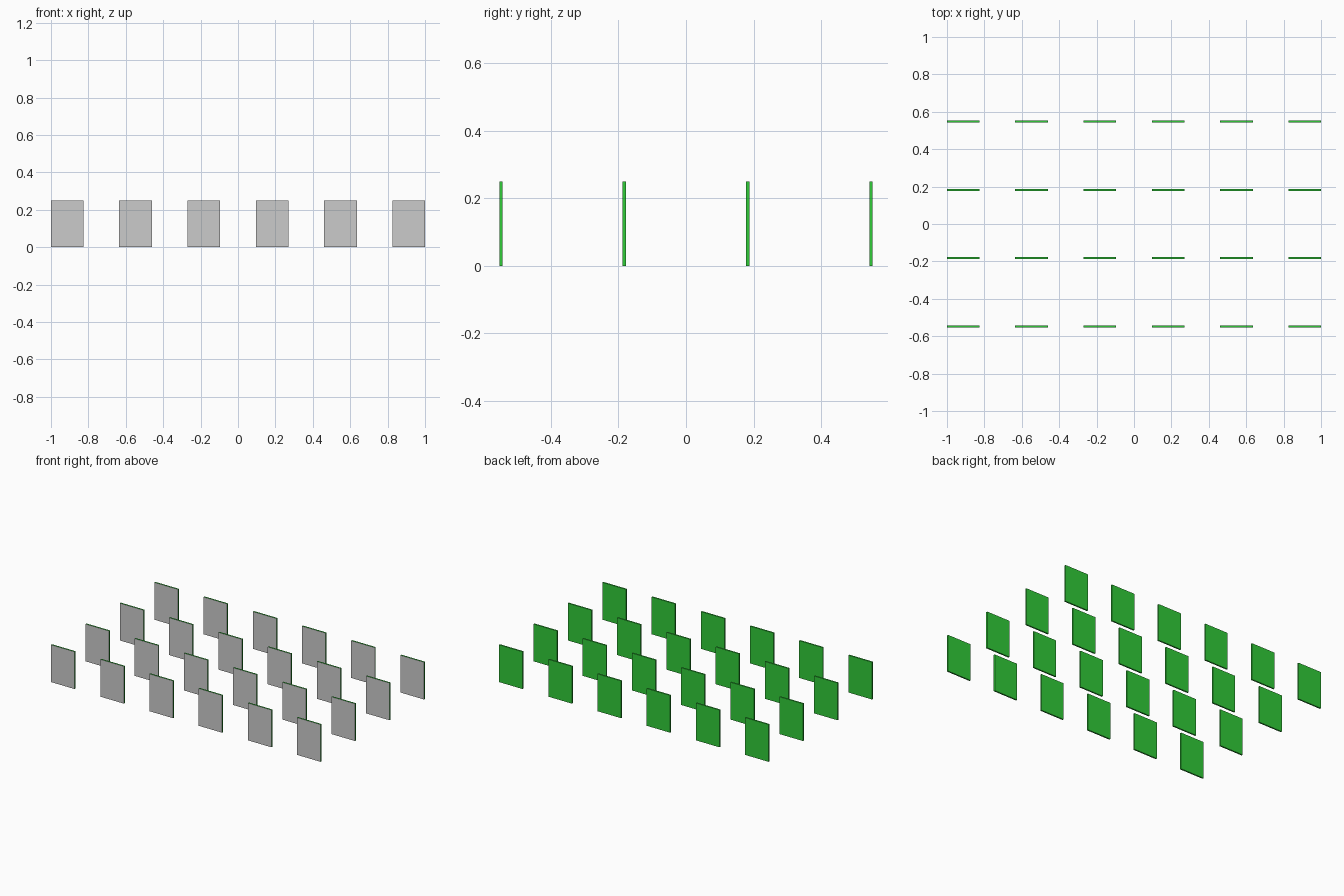
import bpy, bmesh
from mathutils import Matrix

if "Cube" in bpy.data.objects:
    bpy.data.objects.remove(bpy.data.objects["Cube"])

COLS, ROWS, STEP = 6, 4, 0.365
WIDTH, THICK, HEIGHT = 0.175, 0.01, 0.25


def material(name, color):
    m = bpy.data.materials.new(name)
    m.diffuse_color = color
    m.use_nodes = True
    m.node_tree.nodes["Principled BSDF"].inputs["Base Color"].default_value = m.diffuse_color
    return m


green = material("panel_green", (0.03, 0.6, 0.04, 1))
grey = material("panel_front_grey", (0.7, 0.7, 0.7, 1))

# One thin upright panel: green all round, grey on its front face
bm = bmesh.new()
bmesh.ops.create_cube(bm, size=1, matrix=Matrix.Translation((0, 0, HEIGHT / 2))
                      @ Matrix.Diagonal((WIDTH, THICK, HEIGHT, 1)))
bm.normal_update()
for f in bm.faces:
    f.material_index = 1 if f.normal.y < -0.5 else 0
mesh = bpy.data.meshes.new("panel")
bm.to_mesh(mesh)
bm.free()
mesh.materials.append(green)
mesh.materials.append(grey)

# Regular grid of panels sharing the same mesh
for r in range(ROWS):
    for c in range(COLS):
        panel = bpy.data.objects.new(f"panel_row{r + 1}_col{c + 1}", mesh)
        panel.location = ((c - (COLS - 1) / 2) * STEP, (r - (ROWS - 1) / 2) * STEP, 0)
        bpy.context.collection.objects.link(panel)
